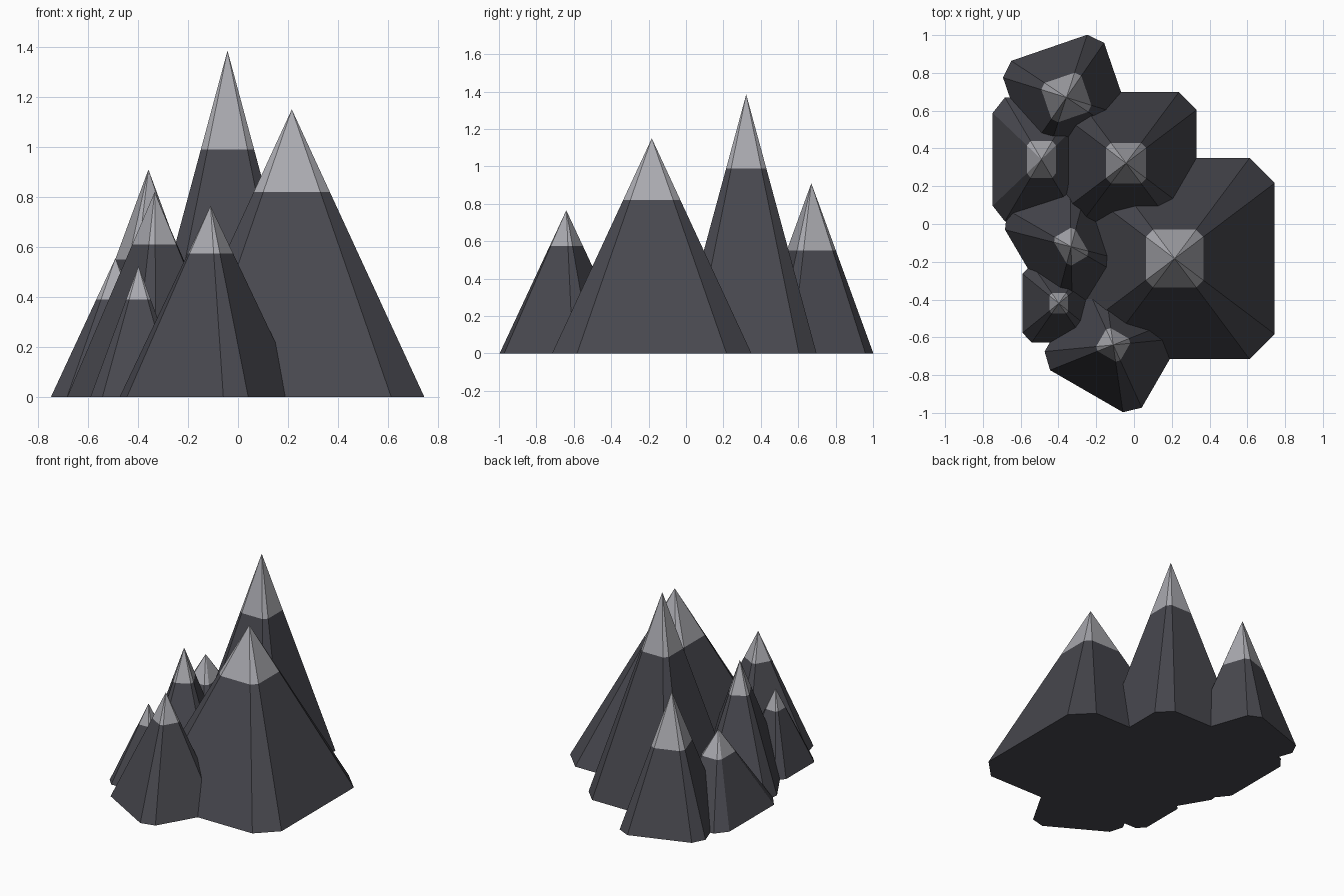
import bpy, bmesh, math

if "Cube" in bpy.data.objects:
    bpy.data.objects.remove(bpy.data.objects["Cube"])


def material(name, color):
    m = bpy.data.materials.new(name)
    m.diffuse_color = color
    m.use_nodes = True
    m.node_tree.nodes["Principled BSDF"].inputs["Base Color"].default_value = m.diffuse_color
    return m


ROCK = material("rock", (0.065, 0.065, 0.078, 1))
SNOW = material("snow", (0.40, 0.40, 0.43, 1))

# Square outline with cut corners, scaled per mountain
OUTLINE = [(1, -.75), (1, .75), (.75, 1), (-.75, 1),
           (-1, .75), (-1, -.75), (-.75, -1), (.75, -1)]


def mountain(name, x, y, height, half_x, half_y, snow_z, turn=0):
    bm = bmesh.new()
    k = 1 - snow_z / height
    base = [bm.verts.new((px * half_x, py * half_y, 0)) for px, py in OUTLINE]
    line = [bm.verts.new((px * half_x * k, py * half_y * k, snow_z)) for px, py in OUTLINE]
    tip = bm.verts.new((0, 0, height))
    bm.faces.new(base[::-1])
    for i in range(8):
        j = (i + 1) % 8
        # rock flank, then snow cap
        bm.faces.new((base[i], base[j], line[j], line[i]))
        bm.faces.new((line[i], line[j], tip)).material_index = 1
    mesh = bpy.data.meshes.new(name)
    bm.to_mesh(mesh)
    bm.free()
    mesh.materials.append(ROCK)
    mesh.materials.append(SNOW)
    ob = bpy.data.objects.new(name, mesh)
    ob.location = (x, y, 0)
    ob.rotation_euler.z = math.radians(turn)
    bpy.context.collection.objects.link(ob)


# Two main peaks
mountain("broad_peak", 0.215, -0.183, 1.15, 0.53, 0.533, 0.82)
mountain("tall_peak", -0.042, 0.322, 1.385, 0.373, 0.376, 0.99)
# Smaller peaks along the left side
mountain("back_peak", -0.358, 0.67, 0.91, 0.283, 0.278, 0.55, 19)
mountain("left_peak", -0.49, 0.342, 0.555, 0.258, 0.328, 0.39)
mountain("middle_peak", -0.333, -0.12, 0.82, 0.256, 0.34, 0.61, 30.5)
mountain("small_peak", -0.398, -0.42, 0.525, 0.192, 0.208, 0.39)
mountain("front_peak", -0.11, -0.64, 0.765, 0.297, 0.283, 0.575, -30)
